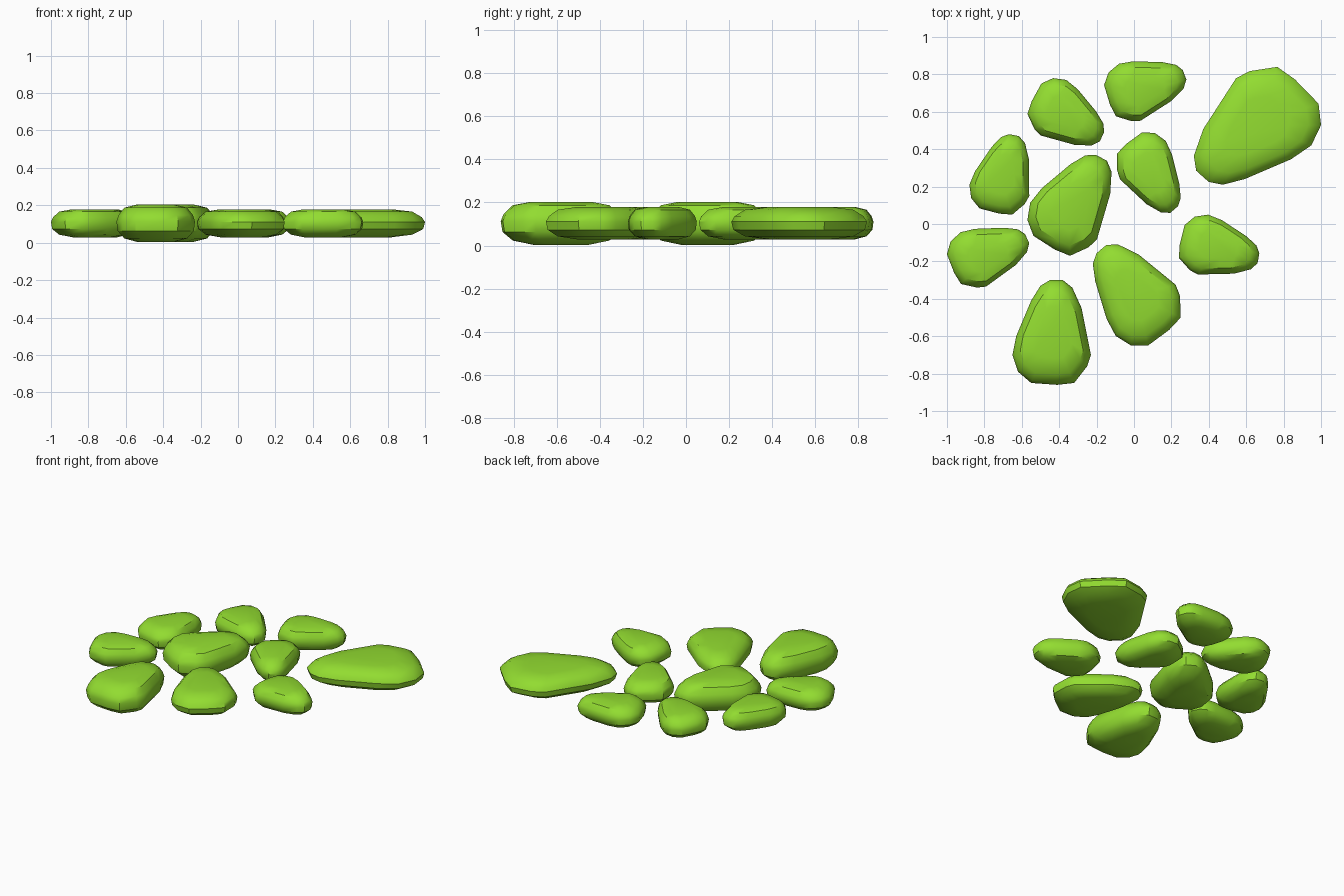
import bpy
import bmesh
from math import radians
from mathutils import Matrix, Vector

cube = bpy.data.objects.get("Cube")
if cube:
    bpy.data.objects.remove(cube, do_unlink=True)

green = bpy.data.materials.new("leaf_green")
green.use_nodes = True
color = (0.29, 0.72, 0.03, 1)
green.diffuse_color = color
shader = green.node_tree.nodes["Principled BSDF"]
shader.inputs["Base Color"].default_value = color
shader.inputs["Roughness"].default_value = 0.7

# Egg-shaped outline, narrow end towards +y
OUTLINE = [(-.01, .28), (-.06, .25), (-.11, .17), (-.19, -.02), (-.21, -.12),
           (-.18, -.21), (-.11, -.27), (.03, -.28), (.12, -.27), (.19, -.18),
           (.21, -.12), (.18, .03), (.16, .13), (.11, .24), (.06, .28)]

# Rounded pebble profile: share of the outline, share of the height
PROFILE = [(.45, 0), (.8, .1), (.97, .3), (1, .55), (.95, .72), (.8, .92), (.5, 1)]


def pebble(name, turn, x0, x1, y0, y1, thickness=.15):
    """Turn the outline, fit it to its footprint and stack it along the profile."""
    spin = Matrix.Rotation(radians(turn), 2)
    pts = [spin @ Vector(p) for p in OUTLINE]
    lo = Vector((min(p.x for p in pts), min(p.y for p in pts)))
    hi = Vector((max(p.x for p in pts), max(p.y for p in pts)))
    mid, span = (lo + hi) / 2, hi - lo
    pts = [((p.x - mid.x) / span.x * (x1 - x0), (p.y - mid.y) / span.y * (y1 - y0))
           for p in pts]

    bm = bmesh.new()
    rings = [[bm.verts.new((x * r, y * r, (h - .5) * thickness)) for x, y in pts]
             for r, h in PROFILE]
    n = len(pts)
    for a, b in zip(rings, rings[1:]):
        for i in range(n):
            j = (i + 1) % n
            bm.faces.new((a[i], a[j], b[j], b[i]))
    bm.faces.new(rings[0])
    bm.faces.new(rings[-1])
    bmesh.ops.recalc_face_normals(bm, faces=bm.faces)

    mesh = bpy.data.meshes.new(name)
    bm.to_mesh(mesh)
    bm.free()
    mesh.materials.append(green)
    obj = bpy.data.objects.new(name, mesh)
    obj.location = ((x0 + x1) / 2, (y0 + y1) / 2, max(.103, thickness / 2))
    bpy.context.collection.objects.link(obj)
    return obj


# Name, turn, footprint in x and y, thickness where it differs
stones = [
    pebble("large_stone", 137, .32, 1, .21, .84),
    pebble("front_stone", 0, -.65, -.23, -.86, -.30, .2),
    pebble("middle_stone", -28, -.57, -.12, -.17, .37, .2),
    pebble("front_middle_stone", 40, -.22, .25, -.65, -.11),
    pebble("inner_small_stone", -142, -.09, .25, .06, .49),
    pebble("back_right_small_stone", -116, -.57, -.16, .42, .78),
    pebble("right_small_stone", -11, -.88, -.56, .05, .48),
    pebble("outer_right_small_stone", -65, -1, -.56, -.34, -.02),
    pebble("back_small_stone", -69, -.16, .28, .55, .87),
    pebble("left_small_stone", -100, .24, .67, -.27, .05),
]

# Smooth shading that keeps the sharper rims
bpy.ops.object.select_all(action='DESELECT')
for stone in stones:
    stone.select_set(True)
bpy.context.view_layer.objects.active = stones[0]
bpy.ops.object.shade_smooth_by_angle(angle=radians(35))
